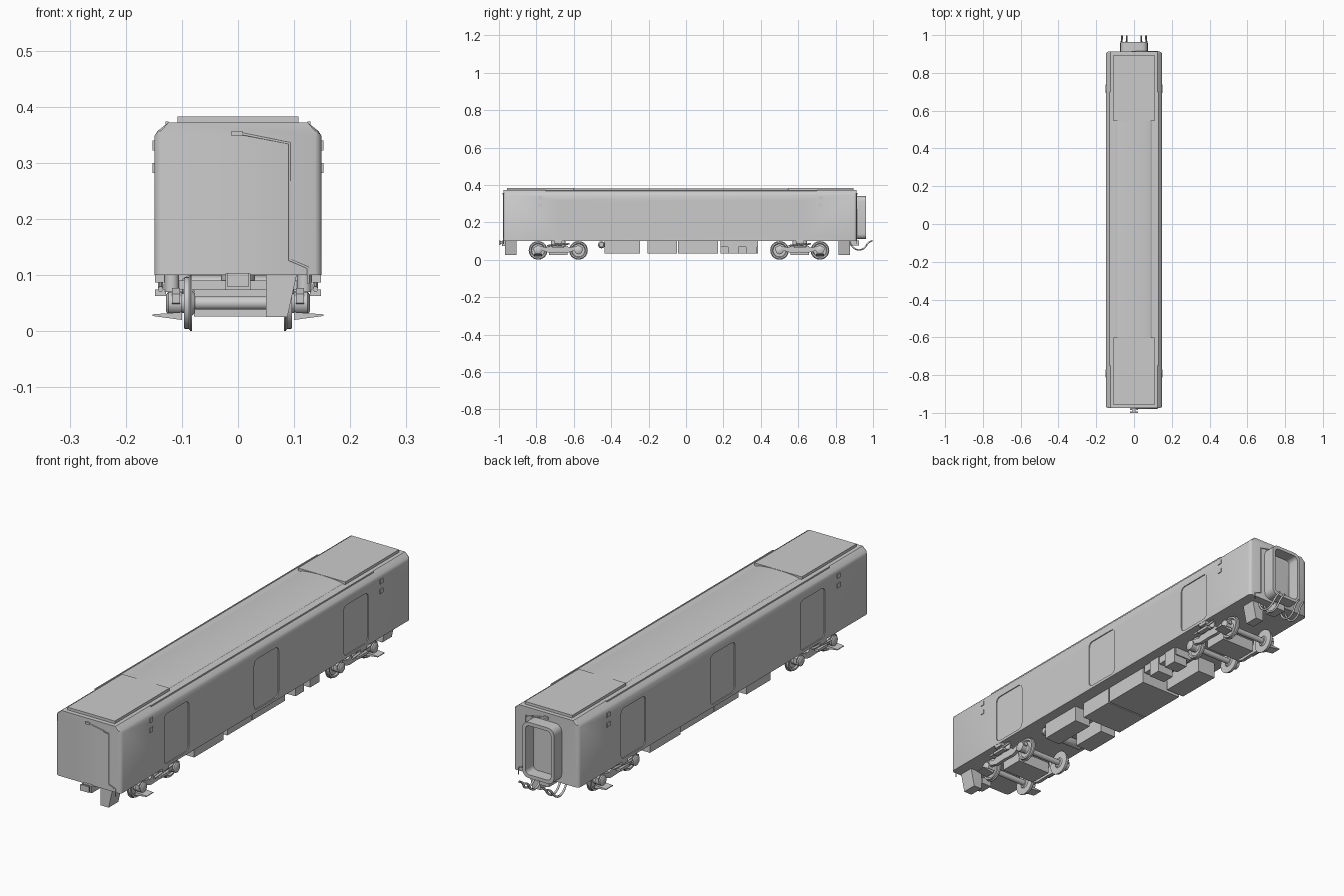
import bpy, bmesh, math
from mathutils import Vector

if "Cube" in bpy.data.objects:
    bpy.data.objects.remove(bpy.data.objects["Cube"])


def obj_from_bm(name, bm, smooth=False):
    bmesh.ops.recalc_face_normals(bm, faces=bm.faces)
    me = bpy.data.meshes.new(name)
    bm.to_mesh(me)
    bm.free()
    ob = bpy.data.objects.new(name, me)
    bpy.context.collection.objects.link(ob)
    bpy.context.view_layer.objects.active = ob
    if smooth:
        bpy.ops.object.select_all(action='DESELECT')
        ob.select_set(True)
        bpy.ops.object.shade_smooth_by_angle(angle=math.radians(35))
    return ob


def loft(name, rings, smooth=False):
    bm = bmesh.new()
    vs = [[bm.verts.new(p) for p in r] for r in rings]
    n = len(vs[0])
    for a, b in zip(vs, vs[1:]):
        for i in range(n):
            bm.faces.new((a[i], a[(i + 1) % n], b[(i + 1) % n], b[i]))
    bm.faces.new(vs[0])
    bm.faces.new(vs[-1][::-1])
    return obj_from_bm(name, bm, smooth)


def box(name, x0, x1, y0, y1, z0, z1):
    return loft(name, [[(x0, y0, z), (x1, y0, z), (x1, y1, z), (x0, y1, z)] for z in (z0, z1)])


def extrude_x(name, prof, x0, x1, smooth=False):
    return loft(name, [[(x, y, z) for y, z in prof] for x in (x0, x1)], smooth)


def lathe_x(name, prof, y, z, seg=28):
    # revolve (x, radius) points about an axle line parallel to x
    return loft(name, [[(x, y + r * math.cos(2 * math.pi * i / seg), z + r * math.sin(2 * math.pi * i / seg))
                        for i in range(seg)] for x, r in prof], True)


def cyl_z(name, x, y, r, z0, z1, seg=14):
    return loft(name, [[(x + r * math.cos(2 * math.pi * i / seg), y + r * math.sin(2 * math.pi * i / seg), z)
                        for i in range(seg)] for z in (z0, z1)], True)


def tube(name, pts, r, smooth=False):
    cu = bpy.data.curves.new(name, 'CURVE')
    cu.dimensions = '3D'
    cu.bevel_depth, cu.bevel_resolution, cu.use_fill_caps = r, 1, True
    sp = cu.splines.new('NURBS' if smooth else 'POLY')
    sp.points.add(len(pts) - 1)
    for p, c in zip(sp.points, pts):
        p.co = (*c, 1)
    if smooth:
        sp.use_endpoint_u, sp.order_u, sp.resolution_u = True, 3, 5
    ob = bpy.data.objects.new(name, cu)
    bpy.context.collection.objects.link(ob)


def rounded(w0, w1, h0, h1, r, seg=5, bottom=True):
    pts = []
    for cx, cy, a0 in ((w1 - r, h1 - r, 0), (w0 + r, h1 - r, 90), (w0 + r, h0 + r, 180), (w1 - r, h0 + r, 270)):
        if a0 >= 180 and not bottom:
            pts.append((w0 if a0 == 180 else w1, h0))
            continue
        for i in range(seg + 1):
            a = math.radians(a0 + 90 * i / seg)
            pts.append((cx + r * math.cos(a), cy + r * math.sin(a)))
    return pts


# Car body: roof-shouldered section with rounded end corners
half = [(0.149, 0.10), (0.149, 0.348), (0.143, 0.357), (0.124, 0.372)]
section = half + [(-x, z) for x, z in half[::-1]]


def ring(y, limit):
    return [(max(-limit, min(limit, x)), y, z) for x, z in section]


ends = [(0, 0.137), (0.003, 0.143), (0.007, 0.147), (0.013, 0.149)]
body = loft("car_body", [ring(-0.975 + d, l) for d, l in ends] + [ring(0.912 - d, l) for d, l in ends[::-1]], True)

# Recessed side doors
for c in (-0.612, -0.027, 0.556):
    for s in (-1, 1):
        cut = extrude_x("door_cutter", rounded(c - 0.08, c + 0.08, 0.112, 0.318, 0.02), s * 0.145, s * 0.17)
        cut.hide_render = True
        m = body.modifiers.new("door", 'BOOLEAN')
        m.object, m.solver = cut, 'EXACT'
        bpy.context.view_layer.objects.active = body
        bpy.ops.object.modifier_apply(modifier="door")
        bpy.data.objects.remove(cut)

# Roof: raised end panels, shallow curved centre, gutters
box("front_roof_panel", -0.108, 0.108, -0.957, -0.60, 0.37, 0.383)
box("rear_roof_panel", -0.108, 0.108, 0.545, 0.895, 0.37, 0.383)
arc = [(0.096 * math.cos(math.pi * i / 12), 0.371 + 0.011 * math.sin(math.pi * i / 12)) for i in range(13)]
loft("roof_centre", [[(x, y, z) for x, z in arc] for y in (-0.60, 0.545)], True)
for s in (-1, 1):
    a, b = sorted((s * 0.124, s * 0.129))
    box("roof_gutter", a, b, -0.75, 0.70, 0.366, 0.374)
    for y in (-0.78, 0.72):
        for z in (0.282, 0.322):
            a, b = sorted((s * 0.147, s * 0.152))
            box("side_lamp", a, b, y - 0.01, y + 0.01, z, z + 0.018)

# End cable conduits
for name, y in (("front_conduit", -0.976), ("rear_conduit", 0.913)):
    box(name + "_box", -0.012, 0.008, y - 0.004, y + 0.004, 0.348, 0.357)
    tube(name, [(0, y, 0.353), (0.092, y, 0.335), (0.092, y, 0.127), (0.125, y, 0.113), (0.125, y, 0.085)], 0.0025)

# Gangway bellows: hollow rounded frame
bm = bmesh.new()
outer, inner = rounded(-0.072, 0.072, 0.11, 0.34, 0.028), rounded(-0.058, 0.058, 0.124, 0.326, 0.018)
loops = [[bm.verts.new((x, y, z)) for x, z in p]
         for p, y in ((outer, 0.911), (outer, 0.963), (inner, 0.963), (inner, 0.911))]
for a, b in zip(loops, loops[1:] + loops[:1]):
    for i in range(len(a)):
        j = (i + 1) % len(a)
        bm.faces.new((a[i], a[j], b[j], b[i]))
obj_from_bm("gangway_frame", bm, True)
box("gangway_door", -0.042, 0.042, 0.91, 0.915, 0.125, 0.315)

# Couplers and hoses
box("front_coupler_mount", -0.022, 0.022, -0.985, -0.93, 0.073, 0.103)
box("front_coupler_shank", -0.008, 0.008, -0.996, -0.98, 0.084, 0.1)
box("front_coupler_head", -0.02, 0.02, -1.0, -0.992, 0.08, 0.104)
box("rear_coupler_mount", -0.022, 0.022, 0.86, 0.925, 0.075, 0.103)
for x in (-0.07, -0.042, 0.042, 0.07):
    tube("rear_hose", [(x, 0.875, 0.098), (x, 0.885, 0.07), (x, 0.92, 0.048), (x, 0.955, 0.06),
                       (x * 0.9, 0.975, 0.095), (x * 0.9, 0.997, 0.102)], 0.0045, True)

# Tapered equipment tanks near each end
for y0, y1 in ((-0.968, -0.905), (0.815, 0.876)):
    loft("end_tank", [[(0.05, y, 0.025), (0.088, y, 0.025), (0.105, y, 0.102), (0.05, y, 0.102)] for y in (y0, y1)])

# Underfloor equipment
equipment = [(-0.095, 0.095, -0.205, -0.048), (-0.095, 0.095, -0.042, 0.17),
             (0.03, 0.105, -0.435, -0.245), (-0.105, -0.03, -0.40, -0.245),
             (0.03, 0.105, 0.225, 0.28), (0.04, 0.105, 0.32, 0.38), (-0.105, -0.02, 0.185, 0.385)]
for x0, x1, y0, y1 in equipment:
    box("equipment_box", x0, x1, y0, y1, 0.033, 0.102)
box("equipment_upper_box", 0.02, 0.10, 0.185, 0.385, 0.068, 0.102)
lathe_x("air_reservoir", [(-0.10, 0.012), (-0.09, 0.019), (0.09, 0.019), (0.10, 0.012)], -0.452, 0.08, 16)

# Bogies
frame_half = [(0.0, 0.078), (0.042, 0.076), (0.058, 0.064), (0.085, 0.07), (0.108, 0.077), (0.132, 0.066),
              (0.132, 0.05), (0.108, 0.04), (0.082, 0.048), (0.05, 0.038), (0.0, 0.04)]
frame_prof = frame_half + [(-y, z) for y, z in frame_half[-2:0:-1]]
wheel_prof = [(0.077, 0.018), (0.082, 0.022), (0.082, 0.05), (0.085, 0.05), (0.087, 0.0465),
              (0.096, 0.0455), (0.096, 0.038), (0.09, 0.034), (0.09, 0.02), (0.1, 0.017)]
for by, out in ((-0.683, -1), (0.608, 1)):
    box("bogie_transom", -0.078, 0.078, by - 0.05, by + 0.05, 0.026, 0.074)
    box("bogie_bolster", -0.125, 0.125, by - 0.022, by + 0.022, 0.074, 0.09)
    cyl_z("bogie_pivot", 0, by, 0.03, 0.085, 0.102, 20)
    for dy in (-0.108, 0.108):
        lathe_x("axle", [(-0.12, 0.012), (0.12, 0.012)], by + dy, 0.05, 18)
    for s in (-1, 1):
        extrude_x("bogie_side_frame", [(by + y, z) for y, z in frame_prof], s * 0.103, s * 0.118)
        for dy in (-0.108, 0.108):
            lathe_x("wheel", [(s * x, r) for x, r in wheel_prof], by + dy, 0.05, 32)
            lathe_x("axle_box", [(s * 0.1, 0.021), (s * 0.124, 0.021), (s * 0.128, 0.015)], by + dy, 0.05, 16)
        for dy in (-0.026, 0.026):
            cyl_z("bogie_spring", s * 0.118, by + dy, 0.013, 0.07, 0.1)
        a, b = sorted((s * 0.128, s * 0.148))
        box("spring_seat", a, b, by - 0.03, by + 0.03, 0.063, 0.074)
        box("spring_cap", a, b, by - 0.02, by + 0.02, 0.087, 0.101)
        tube("damper", [(s * 0.138, by - 0.06, 0.075), (s * 0.138, by + 0.06, 0.085)], 0.005)
        # Tapered step plate beside the outer wheel
        loft("step_plate", [[(s * 0.1, by + out * 0.108 + d, 0.02), (s * 0.152, by + out * 0.108 + d, 0.027),
                             (s * 0.152, by + out * 0.108 + d, 0.03), (s * 0.1, by + out * 0.108 + d, 0.034)]
                            for d in (-0.022, 0.022)])
        a, b = sorted((s * 0.105, s * 0.113))
        box("step_hanger", a, b, by + out * 0.108 - 0.008, by + out * 0.108 + 0.008, 0.024, 0.05)
